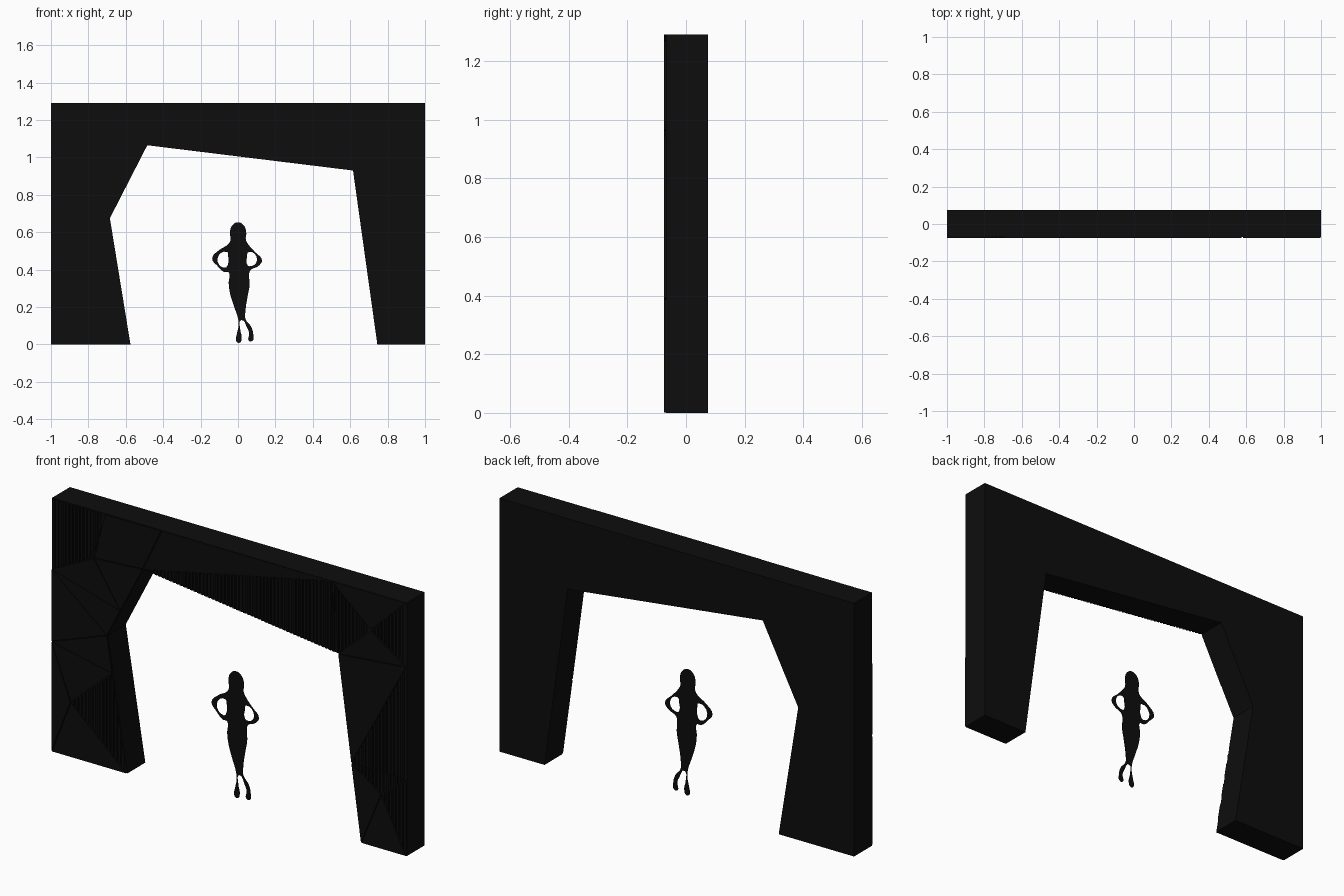
import bpy, bmesh, math
from mathutils import Vector

if "Cube" in bpy.data.objects:
    bpy.data.objects.remove(bpy.data.objects["Cube"])

black = bpy.data.materials.new("matte_black")
black.diffuse_color = (0.004, 0.004, 0.004, 1)
black.use_nodes = True
black.node_tree.nodes["Principled BSDF"].inputs["Base Color"].default_value = black.diffuse_color

FRONT, BACK, RELIEF = -0.075, 0.075, 0.006


def prism(bm, pts, y0, y1):
    """Extrude an x/z outline from y0 to y1."""
    face = bm.faces.new([bm.verts.new((x, y0, z)) for x, z in pts])
    ext = bmesh.ops.extrude_face_region(bm, geom=[face])
    verts = [g for g in ext["geom"] if isinstance(g, bmesh.types.BMVert)]
    bmesh.ops.translate(bm, verts=verts, vec=(0, y1 - y0, 0))


def finish(bm, name):
    bmesh.ops.recalc_face_normals(bm, faces=bm.faces)
    me = bpy.data.meshes.new(name)
    bm.to_mesh(me)
    bm.free()
    ob = bpy.data.objects.new(name, me)
    me.materials.append(black)
    bpy.context.collection.objects.link(ob)
    return ob


def shrink(pts, gap=0.004):
    c = sum((Vector(p) for p in pts), Vector((0, 0))) / len(pts)
    return [Vector(p) + (c - Vector(p)).normalized() * gap for p in pts]


def z_span(pts, x):
    """Lowest and highest z of a convex outline at x."""
    zs = []
    for a, b in zip(pts, pts[1:] + pts[:1]):
        if min(a[0], b[0]) <= x <= max(a[0], b[0]) and abs(a[0] - b[0]) > 1e-6:
            zs.append(a[1] + (b[1] - a[1]) * (x - a[0]) / (b[0] - a[0]))
    return (min(zs), max(zs)) if len(zs) > 1 else None


# Portal body
bm = bmesh.new()
prism(bm, [(-1, 0), (-0.575, 0), (-0.685, 0.675), (-0.485, 1.065), (0.615, 0.93),
           (0.745, 0), (1, 0), (1, 1.29), (-1, 1.29)], FRONT + RELIEF, BACK)
finish(bm, "portal_body")

# Corner points of the facade panels
P = dict(A=(-1, 0), B=(-.575, 0), C=(-.655, .49), D=(-1, .56), E=(-.89, .28),
         F=(-.685, .675), G=(-1, .93), H=(-.61, .82), I=(-.485, 1.065),
         J=(-.76, 1.05), K=(-1, 1.29), L=(-.7, 1.29), M=(-.38, 1.29),
         N=(.58, 1.29), O=(.615, .93), Q=(1, .965), R=(1, 1.29), S=(.8, 1.1),
         T=(1, .39), U=(.69, .393), V=(.745, 0), W=(1, 0), X=(.86, .28))
flat = "ADE ABE CDE DFC DGF GHF GJH JHI JLMI IMN NRS OQS OQU UVX VWX"
ribbed = "BCE GKLJ ION NOS QRS QTU UTX TWX"

# Flat panels
bm = bmesh.new()
for key in flat.split():
    prism(bm, shrink([P[k] for k in key]), FRONT, FRONT + RELIEF)
finish(bm, "flat_panels")

# Ribbed panels made of vertical slats
bm = bmesh.new()
for key in ribbed.split():
    pts = shrink([P[k] for k in key])
    x, end = min(p[0] for p in pts) + 0.003, max(p[0] for p in pts)
    while x + 0.012 < end:
        a, b = z_span(pts, x), z_span(pts, x + 0.012)
        if a and b and a[1] - a[0] > 1e-4 and b[1] - b[0] > 1e-4:
            prism(bm, [(x, a[0]), (x + 0.012, b[0]), (x + 0.012, b[1]), (x, a[1])],
                  FRONT, FRONT + RELIEF)
        x += 0.02
finish(bm, "ribbed_panels")

# Standing figure cut-out: outline and two arm openings (hundredths of a unit)
outline = [(0, 65.3), (3, 63.8), (4.4, 60), (4.2, 56), (5.5, 53.5), (9, 49.5),
           (12.8, 45), (11, 42), (6.5, 39.5), (6, 36), (6.2, 32), (5, 25), (4, 18),
           (4, 13.5), (7, 9.5), (8.2, 5), (7.8, 2), (5.8, 2), (6, 6), (4.8, 9),
           (1.8, 13), (1.2, 8), (2, 3.5), (1, 1), (-.8, 1.5), (-.5, 6), (.3, 10),
           (0, 14), (-2, 20), (-4.2, 27), (-5, 33), (-5, 38.5), (-7.5, 38.8),
           (-11, 42), (-13.8, 46), (-10, 50.5), (-5, 53.8), (-4, 56), (-4.3, 60),
           (-3, 63.8)]
left_gap = [(-6, 49.5), (-11, 45.8), (-7, 41), (-5.2, 43.5), (-5.2, 46.5)]
right_gap = [(5.8, 49.5), (10.2, 45.2), (6, 41.8), (4.6, 43.5), (4.8, 46.5)]

cu = bpy.data.curves.new("standing_figure", 'CURVE')
cu.dimensions, cu.fill_mode = '2D', 'BOTH'
cu.extrude, cu.resolution_u = 0.001, 4
for pts in (outline, left_gap, right_gap):
    sp = cu.splines.new('BEZIER')
    sp.bezier_points.add(len(pts) - 1)
    sp.use_cyclic_u = True
    for bp, (x, z) in zip(sp.bezier_points, pts):
        bp.co = (x / 100, z / 100, 0)
        bp.handle_left_type = bp.handle_right_type = 'AUTO'
cu.materials.append(black)
fig = bpy.data.objects.new("standing_figure", cu)
fig.rotation_euler.x = math.pi / 2
fig.location.y = -0.015
bpy.context.collection.objects.link(fig)
bpy.context.view_layer.objects.active = fig
fig.select_set(True)
bpy.ops.object.convert(target='MESH')
